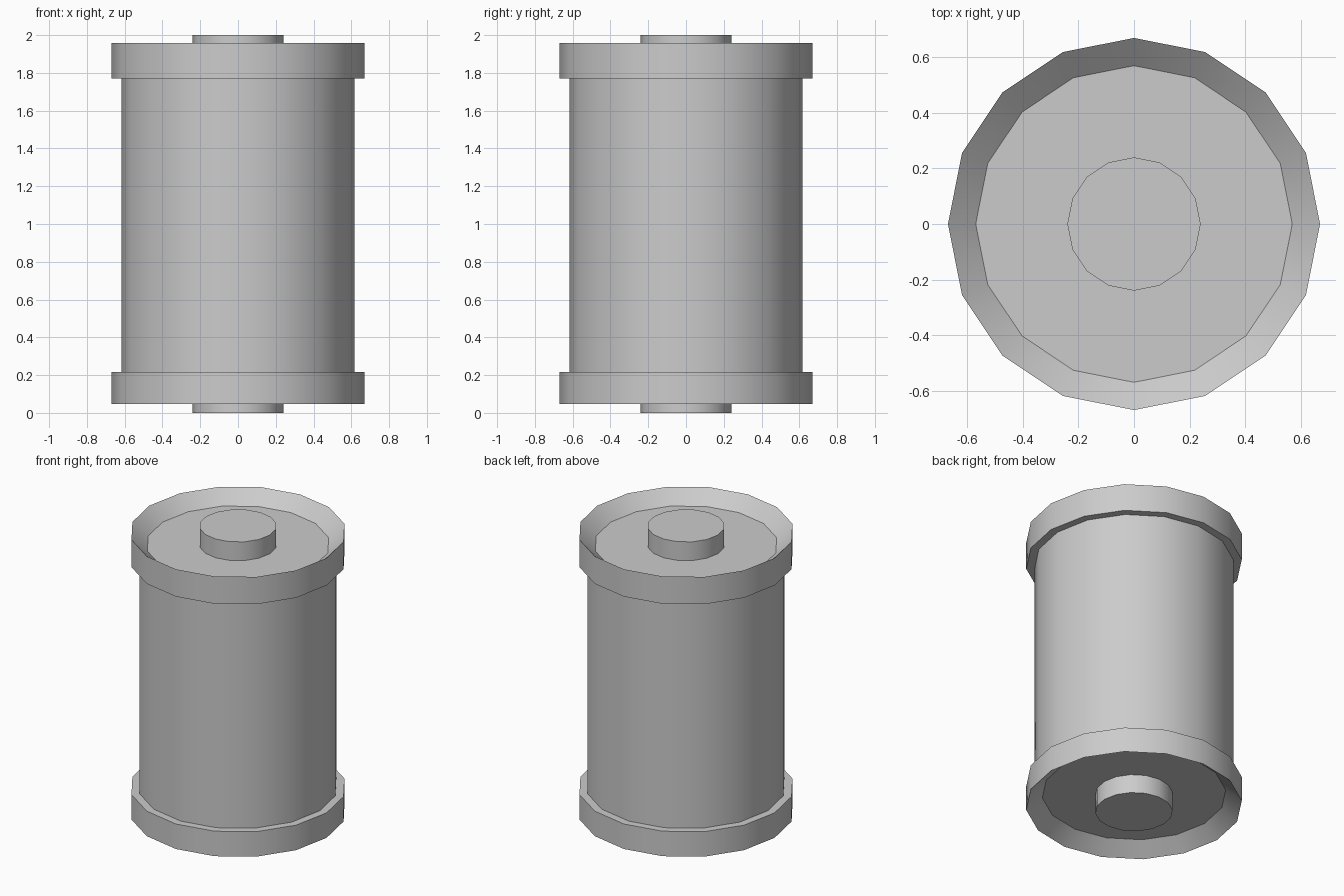
import bpy, bmesh, math

if "Cube" in bpy.data.objects:
    bpy.data.objects.remove(bpy.data.objects["Cube"])

SIDES = 16


def lathe(name, profile):
    """Revolve (radius, z) points around z; radius 0 makes a pole."""
    bm = bmesh.new()
    rings = []
    for r, z in profile:
        if r == 0:
            rings.append([bm.verts.new((0, 0, z))] * SIDES)
        else:
            rings.append([bm.verts.new((r * math.cos(2 * math.pi * i / SIDES),
                                        r * math.sin(2 * math.pi * i / SIDES), z))
                          for i in range(SIDES)])
    for a, b in zip(rings, rings[1:]):
        for i in range(SIDES):
            j = (i + 1) % SIDES
            bm.faces.new(list(dict.fromkeys((a[i], a[j], b[j], b[i]))))
    bmesh.ops.recalc_face_normals(bm, faces=bm.faces)
    mesh = bpy.data.meshes.new(name)
    bm.to_mesh(mesh)
    bm.free()
    obj = bpy.data.objects.new(name, mesh)
    bpy.context.collection.objects.link(obj)
    bpy.ops.object.select_all(action='DESELECT')
    obj.select_set(True)
    bpy.context.view_layer.objects.active = obj
    bpy.ops.object.shade_smooth_by_angle(angle=math.radians(30))
    return obj


R_BODY, R_RIM, R_FLOOR, R_HUB = 0.618, 0.67, 0.57, 0.24

# Whole shell in one skin: hub, dished end, rim, drum, rim, dished end, hub
lathe("spool_drum", [
    (0, 0), (R_HUB, 0), (R_HUB, 0.128),            # bottom hub
    (R_FLOOR, 0.128), (R_RIM, 0.046),              # bottom dish
    (R_RIM, 0.217), (R_BODY, 0.217),               # bottom rim band
    (R_BODY, 1.771), (R_RIM, 1.771),               # drum wall
    (R_RIM, 1.958), (R_FLOOR, 1.872),              # top rim band and dish
    (R_HUB, 1.872), (R_HUB, 2.0), (0, 2.0),        # top hub
])
